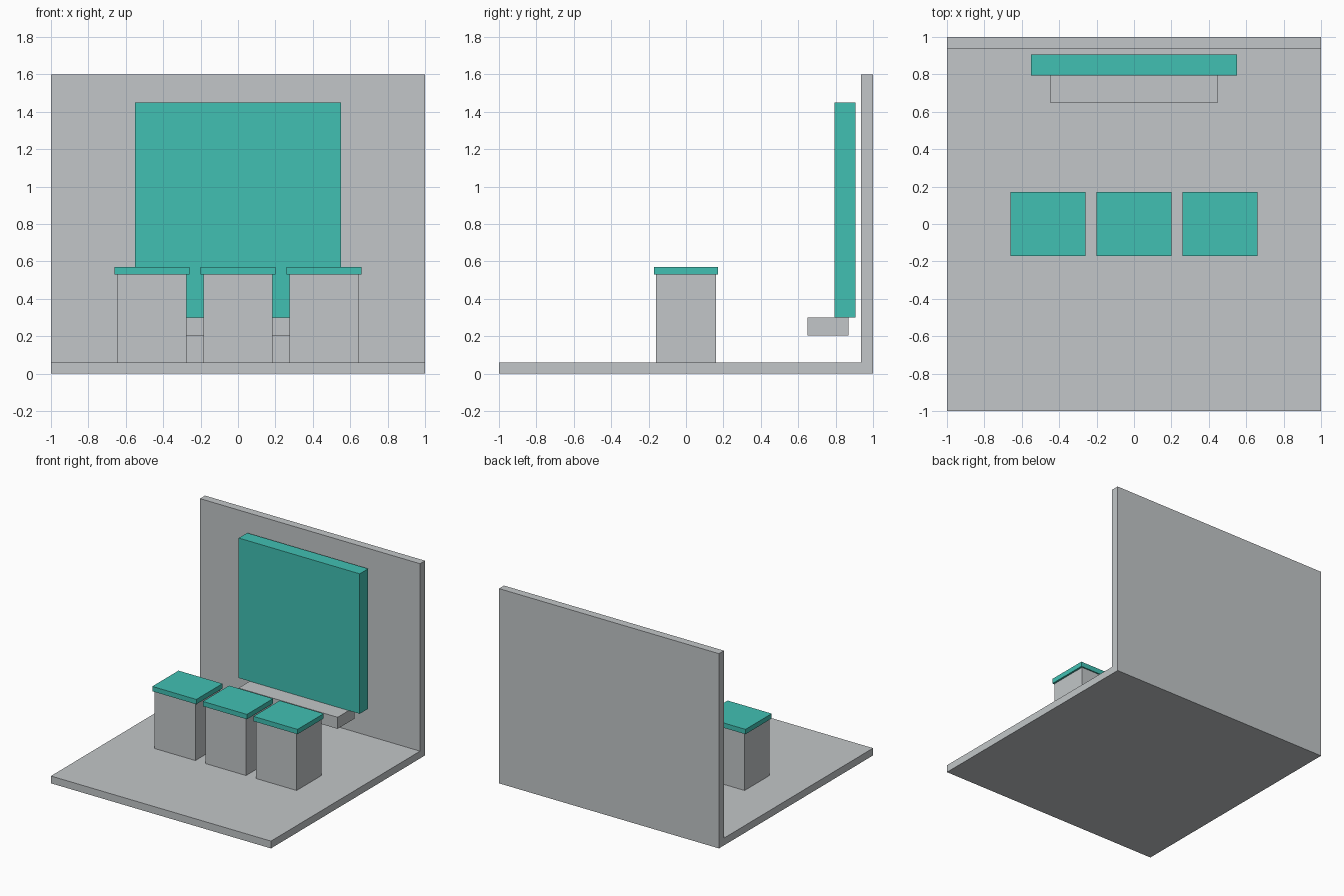
import bpy
import bmesh

cube = bpy.data.objects.get("Cube")
if cube:
    bpy.data.objects.remove(cube, do_unlink=True)


def make_material(name, rgb):
    mat = bpy.data.materials.new(name)
    mat.use_nodes = True
    color = (*rgb, 1.0)
    mat.diffuse_color = color
    mat.node_tree.nodes["Principled BSDF"].inputs["Base Color"].default_value = color
    return mat


grey = make_material("light grey", (0.54, 0.565, 0.58))
teal = make_material("teal", (0.053, 0.53, 0.45))


def extrude_profile(name, profile, x0, x1, mat):
    """Extrude a (y, z) outline along x from x0 to x1."""
    bm = bmesh.new()
    face = bm.faces.new([bm.verts.new((x0, y, z)) for y, z in profile])
    result = bmesh.ops.extrude_face_region(bm, geom=[face])
    moved = [v for v in result["geom"] if isinstance(v, bmesh.types.BMVert)]
    bmesh.ops.translate(bm, verts=moved, vec=(x1 - x0, 0, 0))
    bmesh.ops.recalc_face_normals(bm, faces=bm.faces)
    mesh = bpy.data.meshes.new(name)
    bm.to_mesh(mesh)
    bm.free()
    mesh.materials.append(mat)
    obj = bpy.data.objects.new(name, mesh)
    bpy.context.collection.objects.link(obj)
    return obj


def box(name, x, width, y0, y1, z0, z1, mat):
    outline = [(y0, z0), (y1, z0), (y1, z1), (y0, z1)]
    return extrude_profile(name, outline, x - width / 2, x + width / 2, mat)


# Floor and back wall as one L-shaped shell
floor_z, wall_y = 0.06, 0.935
extrude_profile("floor_and_back_wall",
                [(-1, 0), (1, 0), (1, 1.6), (wall_y, 1.6),
                 (wall_y, floor_z), (-1, floor_z)], -1, 1, grey)

# Large display panel standing on a shallow ledge
box("display_panel", 0, 1.10, 0.795, 0.905, 0.30, 1.45, teal)
box("panel_ledge", 0, 0.90, 0.65, 0.87, 0.205, 0.30, grey)

# Row of three pedestals with overhanging tops
for label, x in (("right", -0.46), ("middle", 0), ("left", 0.46)):
    box(f"{label}_pedestal", x, 0.37, -0.16, 0.16, floor_z, 0.53, grey)
    box(f"{label}_pedestal_top", x, 0.40, -0.17, 0.17, 0.53, 0.57, teal)
